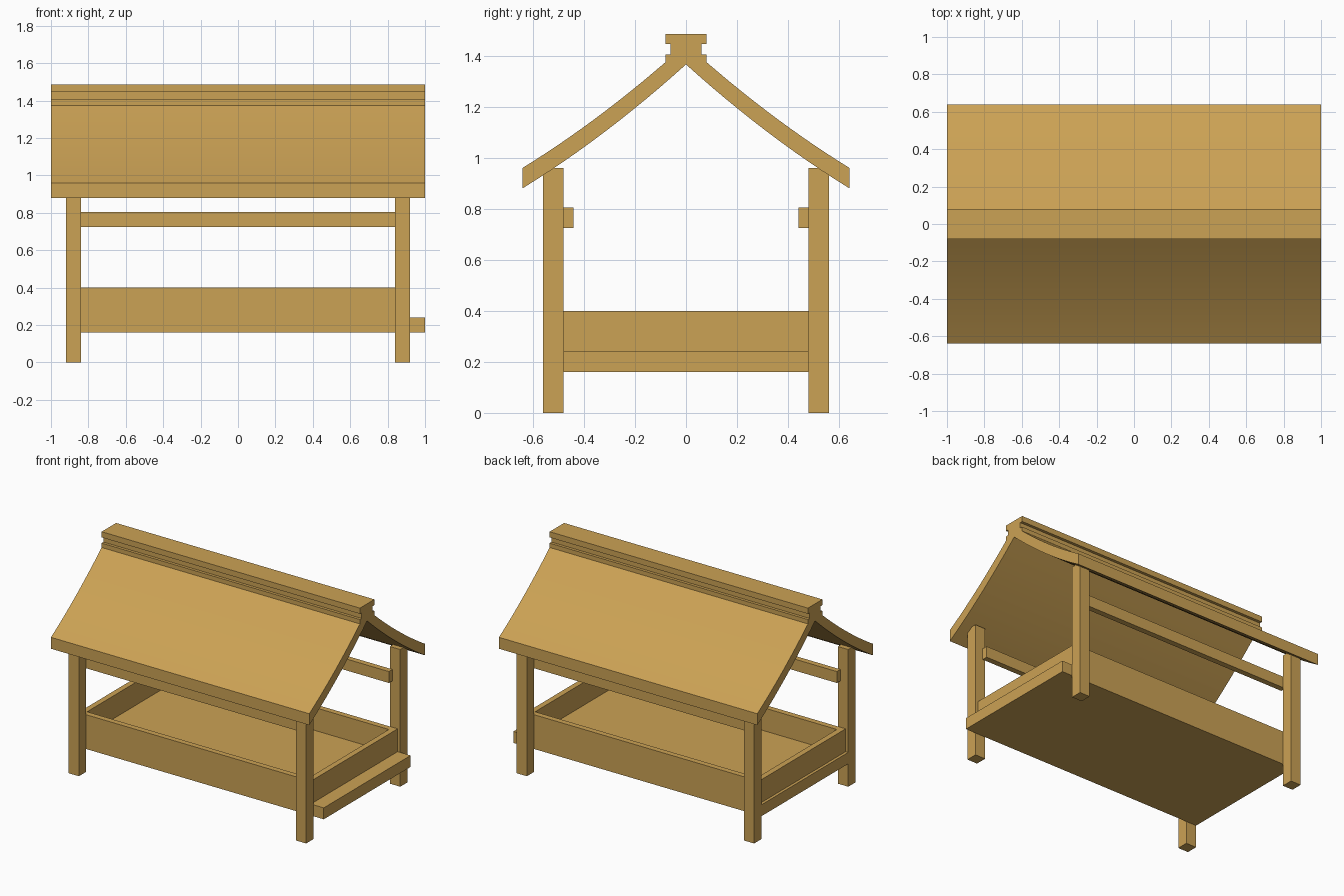
import bpy
import bmesh
from math import radians

old = bpy.data.objects.get("Cube")
if old:
    bpy.data.objects.remove(old, do_unlink=True)

# One timber colour for everything
wood = bpy.data.materials.new("warm_wood")
wood.use_nodes = True
tan = (0.60, 0.36, 0.09, 1.0)
wood.diffuse_color = tan
wood.node_tree.nodes["Principled BSDF"].inputs["Base Color"].default_value = tan


def finish(name, bm):
    bmesh.ops.recalc_face_normals(bm, faces=bm.faces)
    mesh = bpy.data.meshes.new(name)
    bm.to_mesh(mesh)
    bm.free()
    mesh.materials.append(wood)
    obj = bpy.data.objects.new(name, mesh)
    bpy.context.collection.objects.link(obj)
    return obj


def box(name, xs, ys, zs):
    bm = bmesh.new()
    bmesh.ops.create_cube(bm, size=1)
    for v in bm.verts:
        v.co = [(r[0] + r[1]) / 2 + c * (r[1] - r[0]) for c, r in zip(v.co, (xs, ys, zs))]
    return finish(name, bm)


def span(side, inner, outer):
    return sorted((side * inner, side * outer))


# Posts, top rails and tray walls, repeated on both sides
for s, side in ((-1, "front"), (1, "back")):
    for e, end in ((-1, "right"), (1, "left")):
        box(f"{side}_{end}_post", span(e, 0.84, 0.92), span(s, 0.48, 0.56), (0, 0.96))
    box(f"{side}_rail", (-0.86, 0.86), span(s, 0.44, 0.48), (0.725, 0.805))
    box(f"{side}_tray_wall", (-0.9, 0.9), span(s, 0.44, 0.48), (0.24, 0.4))
for e, end in ((-1, "right"), (1, "left")):
    box(f"{end}_tray_wall", span(e, 0.86, 0.9), (-0.44, 0.44), (0.24, 0.4))

# Tray floor, running out to a step at one end
box("tray_floor", (-0.92, 1.0), (-0.48, 0.48), (0.16, 0.24))


# Sagging roof with a stepped ridge, one profile swept along x
def underside(y):
    return 1.365 - 0.9 * y + 0.222 * y * y


steps = 12
half = [(0.64 * i / steps, underside(0.64 * i / steps)) for i in range(steps + 1)]
for i in range(steps + 1):
    y = 0.64 - 0.56 * i / steps
    half.append((y, underside(y) + 0.08))
half += [(0.08, 1.405), (0.06, 1.405), (0.06, 1.445), (0.08, 1.445), (0.08, 1.485)]
profile = half + [(-y, z) for y, z in reversed(half[1:])]

bm = bmesh.new()
cap = bm.faces.new([bm.verts.new((-1, y, z)) for y, z in profile])
sweep = bmesh.ops.extrude_face_region(bm, geom=[cap], use_keep_orig=True)
bmesh.ops.translate(bm, vec=(2, 0, 0),
                    verts=[g for g in sweep["geom"] if isinstance(g, bmesh.types.BMVert)])
roof = finish("roof", bm)

bpy.ops.object.select_all(action="DESELECT")
roof.select_set(True)
bpy.context.view_layer.objects.active = roof
bpy.ops.object.shade_smooth_by_angle(angle=radians(25))
